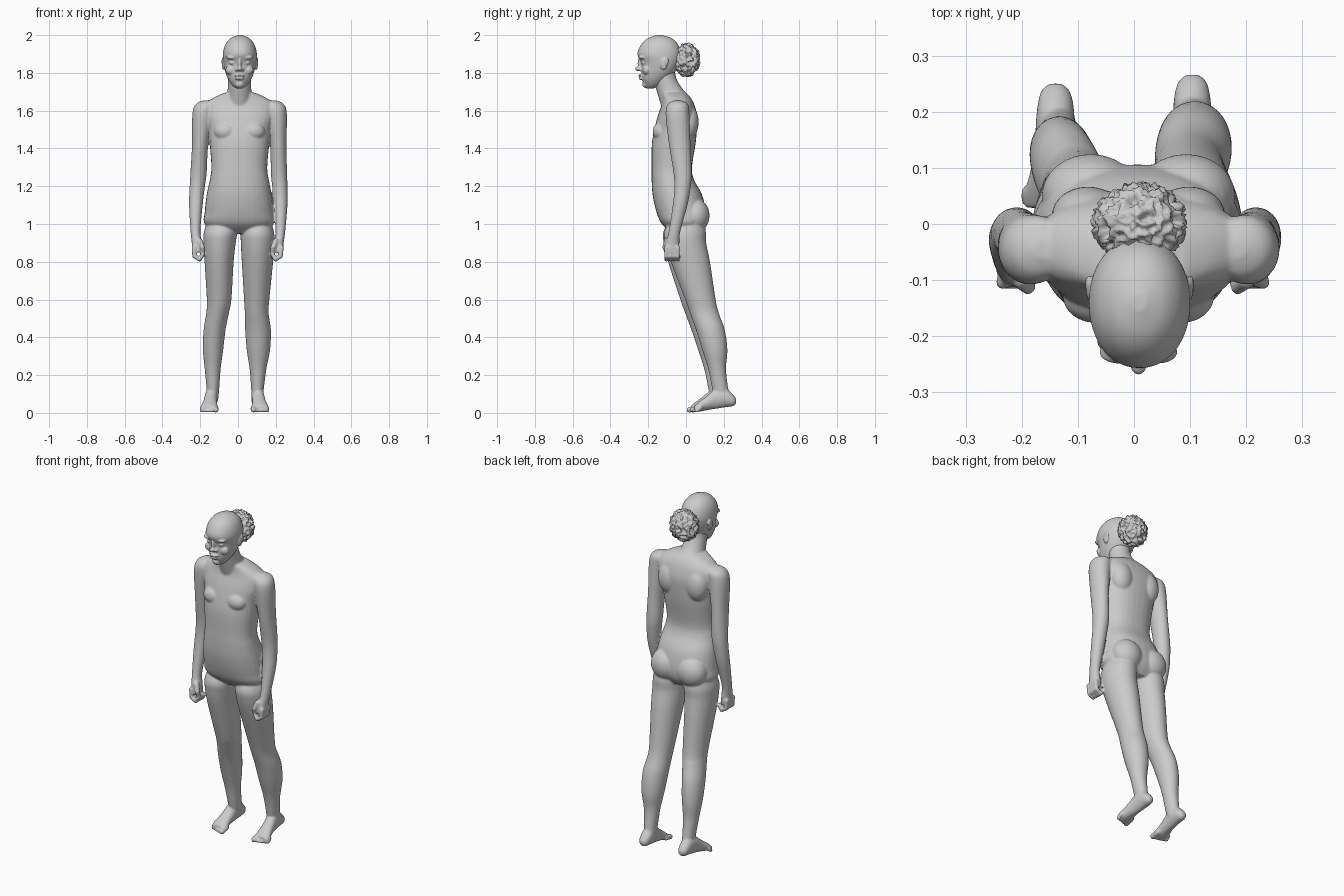
import bpy, bmesh, math
from mathutils import Vector, noise


def spline(keys, steps=5):
    """Catmull-Rom interpolation through rows of numbers."""
    out = []
    for i in range(len(keys) - 1):
        a, b, c, d = (keys[max(i - 1, 0)], keys[i], keys[i + 1], keys[min(i + 2, len(keys) - 1)])
        for s in range(steps):
            t = s / steps
            out.append([0.5 * (2 * q + (r - p) * t + (2 * p - 5 * q + 4 * r - u) * t * t
                               + (3 * q - p - 3 * r + u) * t ** 3) for p, q, r, u in zip(a, b, c, d)])
    return out + [list(keys[-1])]


def loft(bm, keys, axis='z', power=2.0, n=32, warp=None):
    """Rows: position along axis, x centre, x radius, low and high limit of the other axis."""
    rings = []
    for t, cx, r, lo, hi in spline(keys):
        ring = []
        for k in range(n):
            a = 2 * math.pi * k / n
            c, s = [math.copysign(abs(v) ** (2 / power), v) for v in (math.cos(a), math.sin(a))]
            o = (lo + hi) / 2 + (hi - lo) / 2 * s
            co = Vector((cx + r * c, o, t) if axis == 'z' else (cx + r * c, t, o))
            ring.append(bm.verts.new(warp(co) if warp else co))
        rings.append(ring)
    for p, q in zip(rings, rings[1:]):
        for k in range(n):
            bm.faces.new((p[k], p[(k + 1) % n], q[(k + 1) % n], q[k]))
    bm.faces.new(rings[0])
    bm.faces.new(rings[-1])


def blob(bm, c, r):
    """Ellipsoid."""
    for v in bmesh.ops.create_uvsphere(bm, u_segments=24, v_segments=14, radius=1)['verts']:
        v.co = Vector(c) + Vector(x * y for x, y in zip(v.co, r))


def pair(bm, c, r, mid=0.008):
    """Two ellipsoids mirrored about the body's middle."""
    for s in (-1, 1):
        blob(bm, (mid + s * c[0], c[1], c[2]), r)


def capsule(bm, a, b, ra, rb):
    """Rounded stick between two points."""
    a, b = Vector(a), Vector(b)
    rot = Vector((0, 0, 1)).rotation_difference((b - a).normalized())
    for v in bmesh.ops.create_uvsphere(bm, u_segments=16, v_segments=11, radius=1)['verts']:
        top = v.co.z > 0.01
        v.co = (b if top else a) + rot @ (v.co * (rb if top else ra))


def finish(bm, name, voxel=None, smooth=5):
    bmesh.ops.recalc_face_normals(bm, faces=bm.faces)
    me = bpy.data.meshes.new(name)
    bm.to_mesh(me)
    bm.free()
    for p in me.polygons:
        p.use_smooth = True
    ob = bpy.data.objects.new(name, me)
    bpy.context.collection.objects.link(ob)
    if voxel:
        m = ob.modifiers.new("blend", 'REMESH')
        m.mode, m.voxel_size, m.use_smooth_shade = 'VOXEL', voxel, True
        m = ob.modifiers.new("soften", 'SMOOTH')
        m.factor, m.iterations = 0.5, smooth
    return ob


body = bmesh.new()

# torso
loft(body, [(.95, .005, .11, -.07, .07), (1.0, .006, .183, -.128, .10), (1.065, .006, .182, -.157, .105),
            (1.155, .006, .172, -.177, .085), (1.235, .007, .156, -.182, .042), (1.3, .007, .148, -.182, .032),
            (1.42, .008, .157, -.181, .05), (1.5, .009, .165, -.168, .058), (1.57, .01, .185, -.15, .06),
            (1.63, .01, .185, -.13, .045), (1.668, .01, .14, -.125, .025), (1.695, .01, .08, -.13, .0)], power=2.3)
pair(body, (.085, .05, 1.045), (.088, .075, .09))      # buttocks
pair(body, (.09, .015, 1.54), (.065, .052, .09))       # shoulder blades
pair(body, (.075, -.13, 1.49), (.06, .047, .05))       # chest
# neck
loft(body, [(1.62, .008, .075, -.13, .04), (1.67, .008, .07, -.145, .02), (1.72, .008, .062, -.16, -.022),
            (1.77, .008, .06, -.17, -.05), (1.82, .008, .06, -.17, -.06)])

# arms and hands, the left one leaning outward a little more
for side in (1, -1):
    def place(co, s=side):
        x, y, z = co
        return Vector((x, y, z) if s > 0 else (-(x - .03 * (z - 1.0)), y, z))

    loft(body, [(1.655, .18, .02, -.06, -.03), (1.635, .19, .052, -.095, .01), (1.58, .203, .056, -.108, .018),
                (1.42, .213, .043, -.09, .024), (1.27, .217, .043, -.066, .03), (1.19, .222, .04, -.062, .024),
                (1.1, .226, .036, -.07, .008), (.96, .224, .026, -.092, -.03), (.9, .215, .027, -.108, -.035),
                (.85, .212, .026, -.113, -.035)], warp=place)
    for y in (-.104, -.083, -.062, -.044):             # curled fingers
        path = [(.23, y, .875), (.226, y, .83), (.198, y, .813), (.183, y, .838)]
        for a, b in zip(path, path[1:]):
            capsule(body, place(a), place(b), .0125, .0115)
    capsule(body, place((.2, -.1, .91)), place((.185, -.112, .875)), .016, .014)   # thumb
    capsule(body, place((.185, -.112, .875)), place((.18, -.1, .84)), .013, .011)

# legs
loft(body, [(1.03, .098, .07, -.08, .09), (.96, .102, .088, -.115, .105), (.9, .104, .089, -.11, .107),
            (.8, .103, .083, -.08, .127), (.6, .099, .067, -.005, .157), (.53, .099, .063, .02, .173),
            (.44, .106, .068, .053, .205), (.335, .108, .062, .085, .219), (.23, .106, .044, .118, .212),
            (.12, .103, .033, .14, .225), (.07, .102, .03, .155, .24)])
loft(body, [(1.03, -.085, .07, -.08, .085), (.96, -.092, .088, -.12, .1), (.9, -.097, .085, -.118, .1),
            (.8, -.1, .077, -.095, .112), (.6, -.1, .065, -.03, .132), (.53, -.108, .06, -.005, .15),
            (.44, -.124, .058, .028, .18), (.335, -.132, .054, .064, .192), (.23, -.134, .042, .097, .19),
            (.12, -.133, .033, .12, .206), (.07, -.135, .03, .135, .22)])

# feet with toes
for side, x0, dy in ((1, .104, 0), (-1, .14, -.016)):
    def place(co, s=side, x=x0, d=dy):
        return Vector((s * (x + co.x), co.y + d, co.z))

    loft(body, [(.266, 0, .012, .05, .075), (.25, 0, .027, .036, .095), (.21, 0, .034, .03, .13),
                (.16, .003, .034, .022, .13), (.11, .008, .037, .014, .09), (.07, .012, .044, .006, .06),
                (.045, .013, .042, .004, .04)], axis='y', warp=place)
    for i in range(5):
        r = .0155 if i == 0 else .0115 - i * .0004
        x, tip = -.022 + i * .0175 + (.004 if i else 0), .034 + .006 * i
        capsule(body, place(Vector((x, .075, .025))), place(Vector((x, tip, r + .001))), r, r)

finish(body, "body", .0052, 6)

# head
head = bmesh.new()
loft(head, [(1.718, .008, .018, -.208, -.17), (1.735, .008, .04, -.22, -.13), (1.765, .009, .06, -.232, -.095),
            (1.80, .009, .075, -.236, -.06), (1.85, .01, .086, -.238, -.034), (1.9, .01, .09, -.257, -.025),
            (1.95, .01, .077, -.238, -.042), (1.983, .01, .05, -.203, -.075), (2.0, .01, .012, -.155, -.125)],
     power=2.1, n=48)
blob(head, (.008, -.248, 1.822), (.015, .021, .013))                  # nose tip
blob(head, (.008, -.238, 1.85), (.011, .018, .035))                   # nose bridge
pair(head, (.014, -.238, 1.818), (.011, .014, .010))                  # nostrils
blob(head, (.008, -.236, 1.785), (.027, .017, .008))                  # upper lip
blob(head, (.008, -.233, 1.770), (.024, .017, .008))                  # lower lip
blob(head, (.008, -.212, 1.74), (.024, .02, .02))                     # chin
pair(head, (.036, -.228, 1.882), (.034, .021, .012))                  # brows
pair(head, (.036, -.222, 1.853), (.019, .014, .010))                  # eyelids
pair(head, (.046, -.208, 1.815), (.028, .022, .026))                  # cheeks
pair(head, (.086, -.118, 1.85), (.010, .02, .034), .01)               # ears
pair(head, (.09, -.108, 1.86), (.007, .016, .022), .01)
finish(head, "head", .0035, 3)

# curly hair bun
bun = bmesh.new()
bmesh.ops.create_icosphere(bun, subdivisions=5, radius=1)
for v in bun.verts:
    d = v.co.normalized()
    ridge = abs(noise.noise(d * 3.2 + Vector((4, 1, 7)))) * .4 + abs(noise.noise(d * 6.5)) * .22
    k = 1.07 - ridge
    v.co = Vector((.01 + .085 * d.x * k, .003 + .072 * d.y * k, 1.868 + .09 * d.z * k))
finish(bun, "hair_bun")
